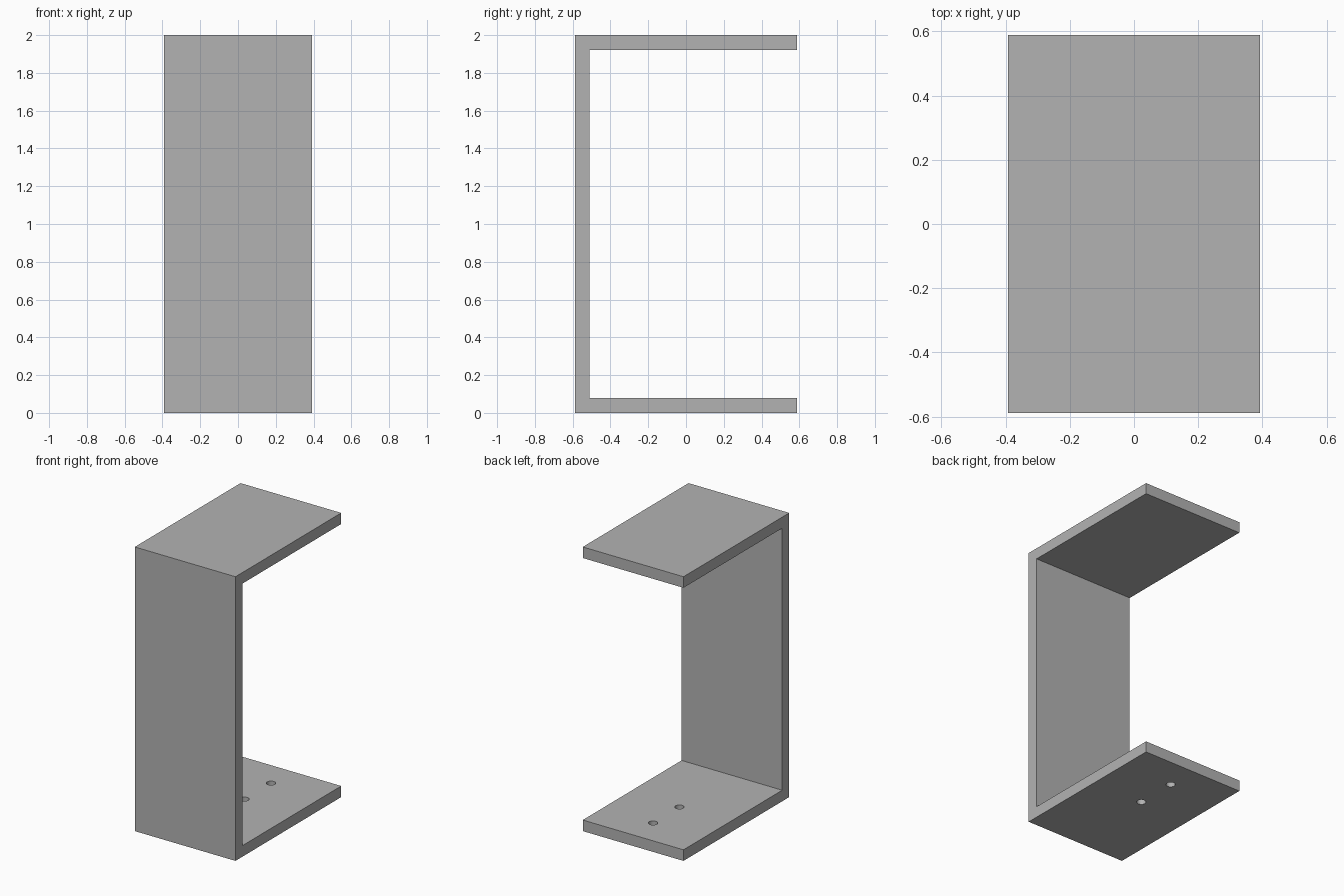
import bpy
import bmesh
from mathutils import Matrix

default_cube = bpy.data.objects.get("Cube")
if default_cube:
    bpy.data.objects.remove(default_cube, do_unlink=True)

HALF_WIDTH, HALF_DEPTH, HEIGHT, THICK = 0.392, 0.588, 2.0, 0.078
HOLE_RADIUS, HOLE_Y = 0.03, (0.073, 0.367)

grey = bpy.data.materials.new("plain grey")
grey.use_nodes = True
colour = (0.45, 0.45, 0.45, 1)
grey.diffuse_color = colour
grey.node_tree.nodes["Principled BSDF"].inputs["Base Color"].default_value = colour


def make_object(name, bm):
    bmesh.ops.recalc_face_normals(bm, faces=bm.faces)
    mesh = bpy.data.meshes.new(name)
    bm.to_mesh(mesh)
    bm.free()
    mesh.materials.append(grey)
    obj = bpy.data.objects.new(name, mesh)
    bpy.context.collection.objects.link(obj)
    return obj


# C-shaped bracket: side profile extruded across the width
front, back = -HALF_DEPTH, HALF_DEPTH
inner, shelf_top, roof_bottom = front + THICK, THICK, HEIGHT - THICK
profile = [(front, 0), (back, 0), (back, shelf_top), (inner, shelf_top),
           (inner, roof_bottom), (back, roof_bottom), (back, HEIGHT), (front, HEIGHT)]
bm = bmesh.new()
face = bm.faces.new([bm.verts.new((-HALF_WIDTH, y, z)) for y, z in profile])
swept = bmesh.ops.extrude_face_region(bm, geom=[face])["geom"]
bmesh.ops.translate(bm, vec=(2 * HALF_WIDTH, 0, 0),
                    verts=[v for v in swept if isinstance(v, bmesh.types.BMVert)])
bracket = make_object("bracket", bm)

# Two screw holes through the lower plate
bm = bmesh.new()
for y in HOLE_Y:
    bmesh.ops.create_cone(bm, cap_ends=True, segments=32, radius1=HOLE_RADIUS,
                          radius2=HOLE_RADIUS, depth=THICK * 3,
                          matrix=Matrix.Translation((0, y, THICK / 2)))
cutter = make_object("screw_hole_cutter", bm)
cutter.hide_render = True

cut = bracket.modifiers.new("screw holes", 'BOOLEAN')
cut.operation = 'DIFFERENCE'
cut.solver = 'EXACT'
cut.object = cutter

# Bake the holes, drop the cutter and smooth the hole walls
bpy.ops.object.select_all(action='DESELECT')
bracket.select_set(True)
bpy.context.view_layer.objects.active = bracket
bpy.ops.object.modifier_apply(modifier=cut.name)
bpy.data.objects.remove(cutter, do_unlink=True)
bpy.ops.object.shade_smooth_by_angle()
